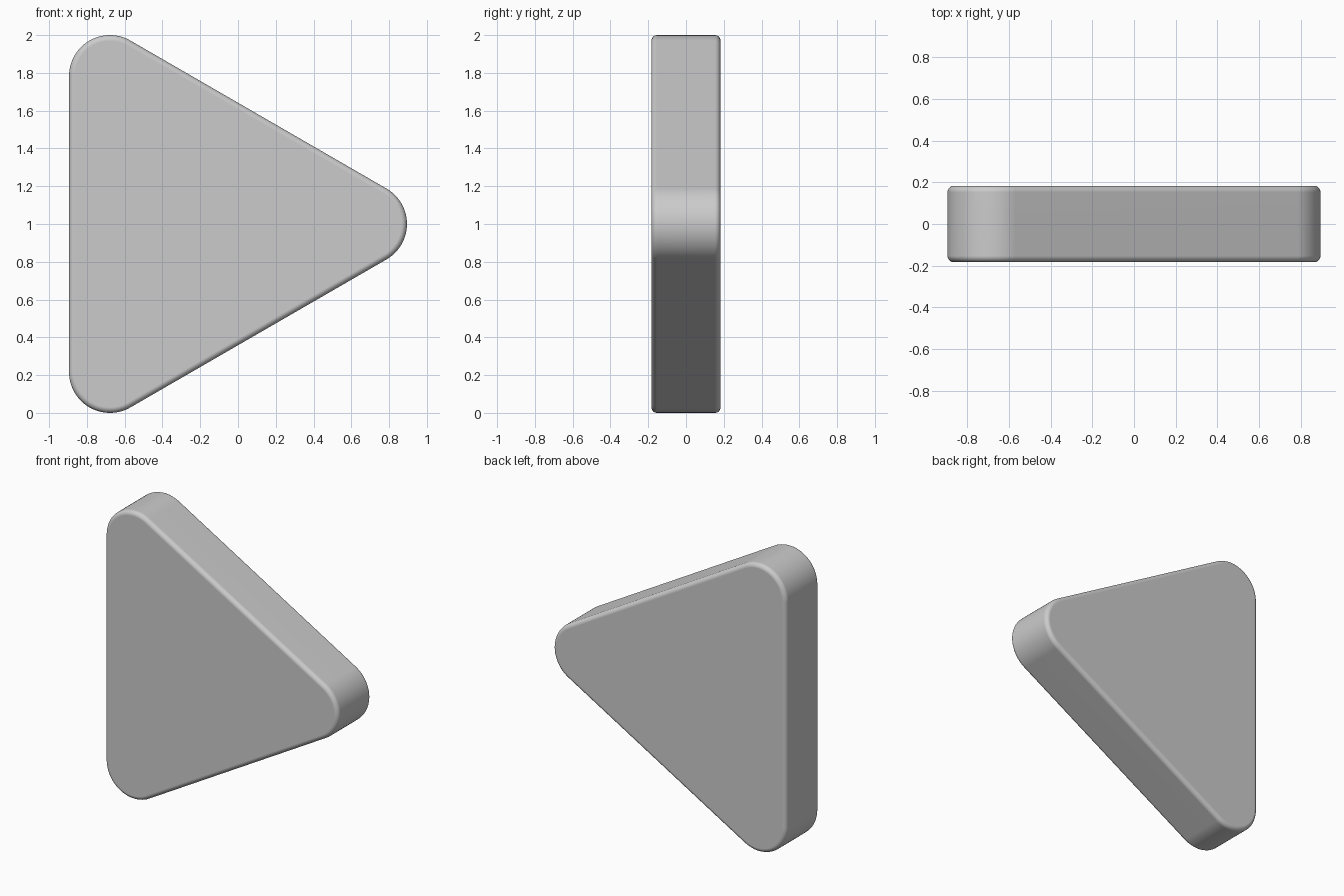
import bpy, bmesh
from math import sin, cos, radians

if "Cube" in bpy.data.objects:
    bpy.data.objects.remove(bpy.data.objects["Cube"])

RADIUS = 0.2165        # corner rounding
HALF_T = 0.183         # half thickness
CORNERS = [(0.678, 1.0, 0), (-0.678, 1.7835, 120), (-0.678, 0.2165, 240)]
STEPS = 24

# Rounded triangle outline in the xz plane
outline = []
for cx, cz, mid in CORNERS:
    for i in range(STEPS + 1):
        a = radians(mid - 60 + 120 * i / STEPS)
        outline.append((cx + RADIUS * cos(a), cz + RADIUS * sin(a)))

# Extrude the outline through the thickness
bm = bmesh.new()
face = bm.faces.new([bm.verts.new((x, -HALF_T, z)) for x, z in outline])
ext = bmesh.ops.extrude_face_region(bm, geom=[face], use_keep_orig=True)
moved = [v for v in ext["geom"] if isinstance(v, bmesh.types.BMVert)]
bmesh.ops.translate(bm, verts=moved, vec=(0, 2 * HALF_T, 0))
bmesh.ops.recalc_face_normals(bm, faces=bm.faces)

mesh = bpy.data.meshes.new("rounded_triangle")
bm.to_mesh(mesh)
bm.free()
plate = bpy.data.objects.new("rounded_triangle", mesh)
bpy.context.collection.objects.link(plate)

# Soft rim around both faces
bevel = plate.modifiers.new("rim", 'BEVEL')
bevel.width = 0.03
bevel.segments = 5
bevel.limit_method = 'ANGLE'
bevel.angle_limit = radians(40)

bpy.context.view_layer.objects.active = plate
plate.select_set(True)
bpy.ops.object.shade_smooth()
normals = plate.modifiers.new("flat_faces", 'WEIGHTED_NORMAL')
normals.keep_sharp = True
